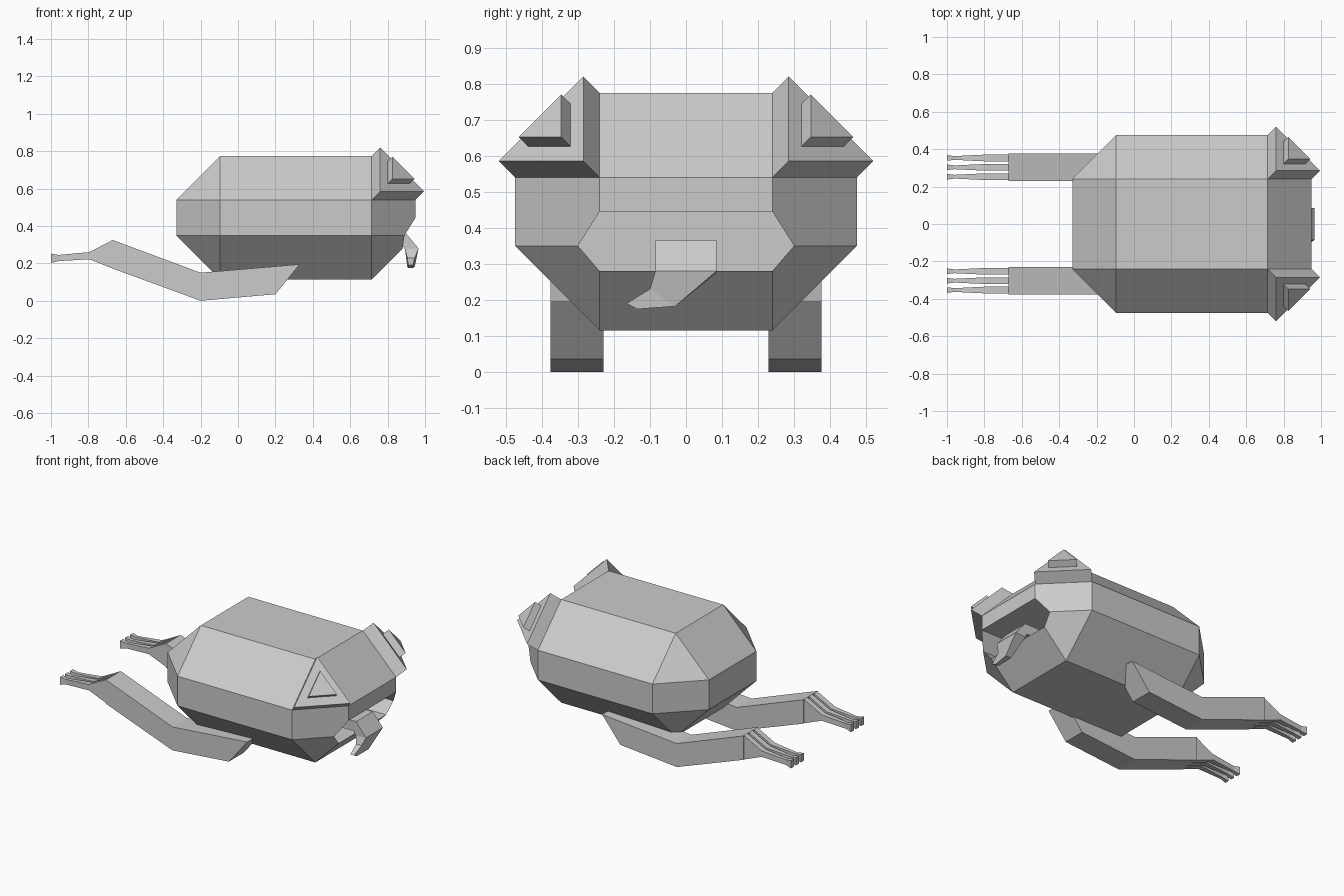
import bpy, bmesh

if "Cube" in bpy.data.objects:
    bpy.data.objects.remove(bpy.data.objects["Cube"])


def make(name, bm, mirror=False):
    bmesh.ops.recalc_face_normals(bm, faces=bm.faces)
    me = bpy.data.meshes.new(name)
    bm.to_mesh(me)
    bm.free()
    ob = bpy.data.objects.new(name, me)
    bpy.context.collection.objects.link(ob)
    if mirror:
        m = ob.modifiers.new("mirror", 'MIRROR')
        m.use_axis = (False, True, False)
        m.use_clip = False
        m.use_mirror_merge = False
    return ob


def hull(name, pts, mirror=False):
    """Convex solid around the points, with flat faces merged."""
    bm = bmesh.new()
    for p in pts:
        bm.verts.new(p)
    res = bmesh.ops.convex_hull(bm, input=bm.verts)
    bmesh.ops.dissolve_limit(bm, angle_limit=0.02, verts=bm.verts, edges=bm.edges)
    return make(name, bm, mirror)


def loft(name, sections, mirror=False):
    """Capped skin over matching four-point sections."""
    bm = bmesh.new()
    rings = [[bm.verts.new(p) for p in s] for s in sections]
    for a, b in zip(rings, rings[1:]):
        for i in range(4):
            j = (i + 1) % 4
            bm.faces.new((a[i], a[j], b[j], b[i]))
    bm.faces.new(rings[0])
    bm.faces.new(rings[-1])
    return make(name, bm, mirror)


def slab(top, bottom, y, half):
    """Upright section from a top and a bottom (x, z) point."""
    (xt, zt), (xb, zb) = top, bottom
    return [(xt, y - half, zt), (xt, y + half, zt),
            (xb, y + half, zb), (xb, y - half, zb)]


# Body: box with every edge and corner chamfered
C = 0.235
pts = []
for x, ix in ((-0.33, -0.33 + C), (0.95, 0.95 - C)):
    for y, iy in ((-0.475, -0.475 + C), (0.475, 0.475 - C)):
        for z, iz in ((0.115, 0.115 + C), (0.775, 0.775 - C)):
            pts += [(x, iy, iz), (ix, y, iz), (ix, iy, z)]
body = hull("body", pts)

# Mouth: hexagonal cavity cut into the front of the body
hexagon = [(0.24, 0.445), (0.30, 0.35), (0.24, 0.28)]
cutter = hull("mouth_cutter", [(x, s * y, z) for x in (0.68, 1.1)
                               for s in (-1, 1) for y, z in hexagon])
cutter.hide_render = True
cutter.display_type = 'WIRE'
cut = body.modifiers.new("mouth", 'BOOLEAN')
cut.operation = 'DIFFERENCE'
cut.solver = 'EXACT'
cut.object = cutter


# Eyes and pupils: triangular plates stacked on the upper front corners
def corner_plate(name, lo, size, depth):
    tri = []
    for axis in range(3):
        p = list(lo)
        p[axis] += size
        tri.append(p)
    hull(name, [[c - d for c in p] for p in tri for d in (0, depth)], True)


corner_plate("eyes", (0.76, 0.285, 0.585), 0.235, 0.05)
corner_plate("pupils", (0.825, 0.347, 0.652), 0.118, 0.03)

# Hind legs
leg_y = 0.303
loft("legs", [slab((0.33, 0.195), (0.20, 0.035), leg_y, 0.074),
              slab((-0.20, 0.15), (-0.20, 0.0), leg_y, 0.074),
              slab((-0.67, 0.325), (-0.67, 0.172), leg_y, 0.074)], True)

# Three toes on each leg
toe = [(-0.67, 0.325, 0.172, 0.018), (-0.795, 0.26, 0.222, 0.018),
       (-0.96, 0.245, 0.212, 0.010), (-1.0, 0.252, 0.202, 0.015)]
for i, off in enumerate((-0.05, 0.0, 0.05)):
    loft(f"toes_{i + 1}", [slab((x, t), (x, b), leg_y + off, w)
                           for x, t, b, w in toe], True)

# Tongue: hangs over the lip and curls to one side
loft("tongue", [
    slab((0.72, 0.365), (0.72, 0.30), 0, 0.085),
    slab((0.895, 0.365), (0.88, 0.30), 0, 0.085),
    slab((0.965, 0.28), (0.893, 0.275), 0, 0.085),
    [(0.945, -0.10, 0.23), (0.945, -0.03, 0.182),
     (0.905, -0.03, 0.182), (0.905, -0.10, 0.23)],
    [(0.935, -0.165, 0.19), (0.935, -0.135, 0.174),
     (0.91, -0.135, 0.174), (0.91, -0.165, 0.19)]])
